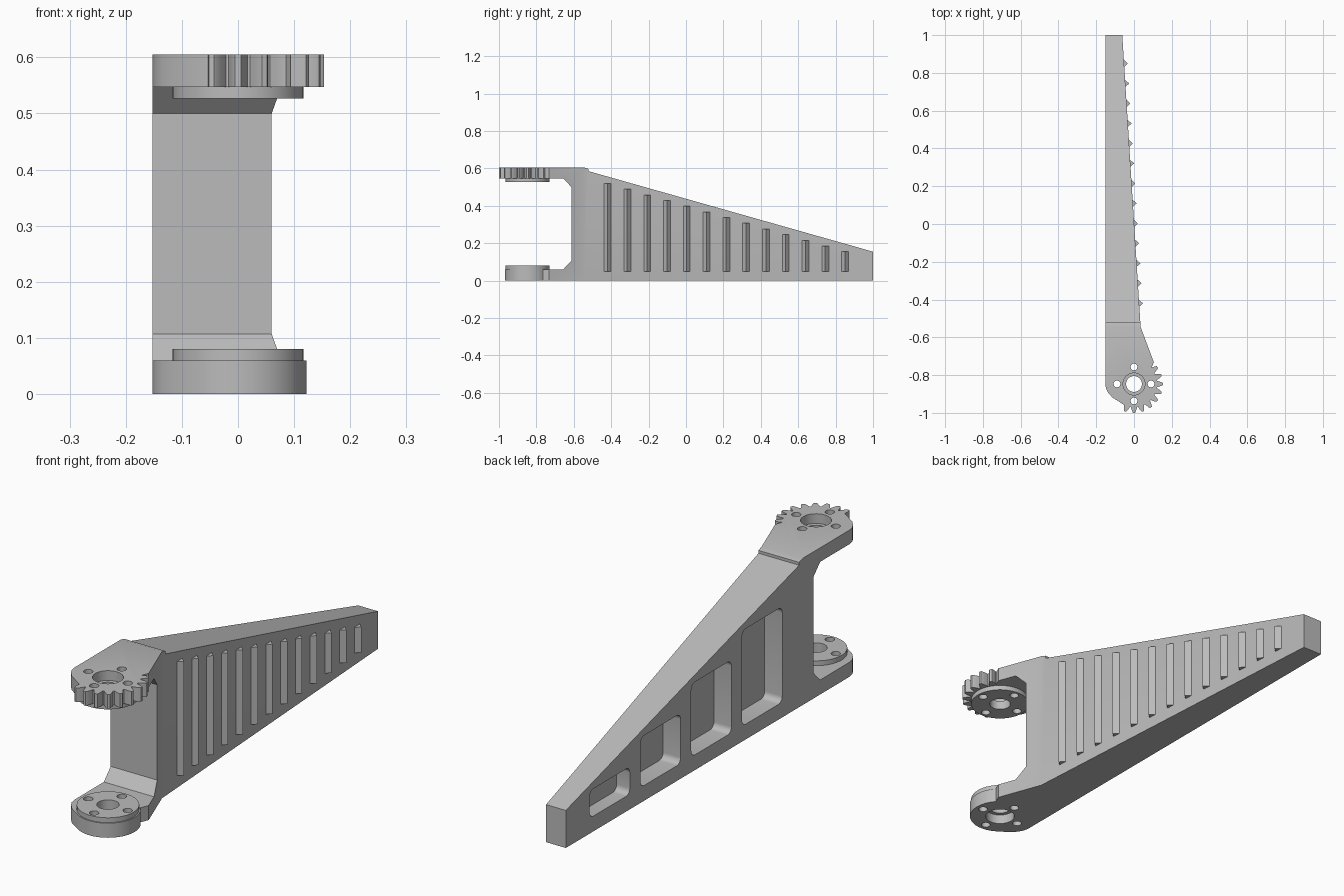
import bpy, bmesh
from math import sin, cos, radians, pi

cube = bpy.data.objects.get("Cube")
if cube:
    bpy.data.objects.remove(cube, do_unlink=True)

grey = bpy.data.materials.new("plain grey")
grey.use_nodes = True
colour = (0.5, 0.5, 0.5, 1)
grey.diffuse_color = colour
grey.node_tree.nodes["Principled BSDF"].inputs["Base Color"].default_value = colour

PIVOT = -0.847          # y of the hinge axis
DISC, TIP = 0.122, 0.153  # hinge disc and gear tip radii
LEFT = -0.152           # x of the flat side


def arc(cx, cy, r, start, end, steps):
    angles = [radians(start + (end - start) * i / steps) for i in range(steps + 1)]
    return [(cx + r * cos(a), cy + r * sin(a)) for a in angles]


def prism(name, outlines, lo, hi, axis="z"):
    """Extrude flat outlines along z (points are x, y) or x (points are y, z)."""
    bm = bmesh.new()
    for pts in outlines:
        rings = [[bm.verts.new((p, q, h) if axis == "z" else (h, p, q)) for p, q in pts]
                 for h in (lo, hi)]
        for ring in rings:
            bm.faces.new(ring)
        for i in range(len(pts)):
            j = (i + 1) % len(pts)
            bm.faces.new((rings[0][i], rings[0][j], rings[1][j], rings[1][i]))
    bmesh.ops.recalc_face_normals(bm, faces=bm.faces)
    mesh = bpy.data.meshes.new(name)
    bm.to_mesh(mesh)
    bm.free()
    ob = bpy.data.objects.new(name, mesh)
    bpy.context.collection.objects.link(ob)
    return ob


def boolean(target, tool, operation):
    mod = target.modifiers.new("cut", "BOOLEAN")
    mod.operation, mod.object, mod.solver = operation, tool, "EXACT"
    graph = bpy.context.evaluated_depsgraph_get()
    target.data = bpy.data.meshes.new_from_object(target.evaluated_get(graph))
    target.modifiers.clear()
    bpy.data.objects.remove(tool, do_unlink=True)


def slanted_x(y):
    return 0.035 - 0.0628 * (y + 0.545)


def slope_z(y):
    return 0.155 + 0.283 * (1 - y)


# Arm: plan outline crossed with the forked side profile
plan = [(LEFT, 1.1), (LEFT, -0.85), (-0.147, -0.874), (-0.136, -0.894), (-0.116, -0.917)]
plan += arc(0, PIVOT, DISC, -120, 42, 40)
plan += [(0.105, -0.732), (0.035, -0.545), (slanted_x(1.1), 1.1)]
arm = prism("arm", [plan], -0.1, 0.8)
side = [(-1.1, 0), (1, 0), (1, 0.155), (-0.52, slope_z(-0.52)), (-0.52, 0.597),
        (-0.545, 0.605), (-1.1, 0.605), (-1.1, 0.547), (-0.657, 0.547), (-0.612, 0.5),
        (-0.612, 0.107), (-0.657, 0.06), (-1.1, 0.06)]
boolean(arm, prism("side_cutter", [side], -0.4, 0.4, "x"), "INTERSECT")

# Raised bosses facing each other across the fork
bosses = [prism(name, [arc(0, PIVOT, 0.117, 0, 352.5, 47)], lo, hi)
          for name, lo, hi in (("lower_boss", 0.055, 0.08), ("upper_boss", 0.527, 0.552))]

# Hinge bore and four screw holes
for part in [arm] + bosses:
    holes = [arc(0, PIVOT, 0.042, 0, 348.75, 31)]
    for k in range(4):
        a = k * pi / 2
        holes.append(arc(0.09 * cos(a), PIVOT + 0.09 * sin(a), 0.018, 0, 337.5, 15))
    boolean(part, prism("hole_cutter", holes, -0.2, 0.9), "DIFFERENCE")

# Wider counterbores on the outer faces
for lo, hi in ((-0.1, 0.04), (0.565, 0.8)):
    bore = [arc(0, PIVOT, 0.058, 0, 348.75, 31)]
    boolean(arm, prism("bore_cutter", bore, lo, hi), "DIFFERENCE")

# Rounded rectangular pockets in the flat side
for k, depth in enumerate((0.06, 0.08, 0.08, 0.08)):
    y1 = 0.845 - 0.331 * k
    y0, z0, z1, r = y1 - 0.262, 0.063, slope_z(y1) - 0.023, 0.025
    pocket = []
    for cy, cz, a in ((y1 - r, z1 - r, 0), (y0 + r, z1 - r, 90),
                      (y0 + r, z0 + r, 180), (y1 - r, z0 + r, 270)):
        pocket += arc(cy, cz, r, a, a + 90, 6)
    boolean(arm, prism("pocket_cutter", [pocket], -0.3, LEFT + depth, "x"), "DIFFERENCE")

# Gear teeth around part of the upper disc
tooth = [(0.12, -0.017), (0.135, -0.013), (TIP - 0.004, -0.008), (TIP, -0.005),
         (TIP, 0.005), (TIP - 0.004, 0.008), (0.135, 0.013), (0.12, 0.017)]
teeth = []
for k in range(9):
    a = radians(-108 + 18 * k)
    teeth.append([(u * cos(a) - v * sin(a), PIVOT + u * sin(a) + v * cos(a)) for u, v in tooth])
gear = prism("gear_teeth", teeth, 0.547, 0.605)

# Triangular grip ribs on the slanted side
ribs = []
for k in range(13):
    y = -0.42 + 0.1058 * k
    rib = [(slanted_x(y) - 0.004, y - 0.022), (slanted_x(y) + 0.02, y),
           (slanted_x(y) - 0.004, y + 0.022)]
    ribs.append(prism(f"grip_rib_{k + 1}", [rib], 0.05, 0.52 - 0.2874 * (y + 0.42)))

# Colour and shading
bpy.ops.object.select_all(action="DESELECT")
for part in [arm, gear] + bosses + ribs:
    part.data.materials.clear()
    part.data.materials.append(grey)
    part.select_set(True)
bpy.context.view_layer.objects.active = arm
bpy.ops.object.shade_smooth_by_angle(angle=radians(25))
